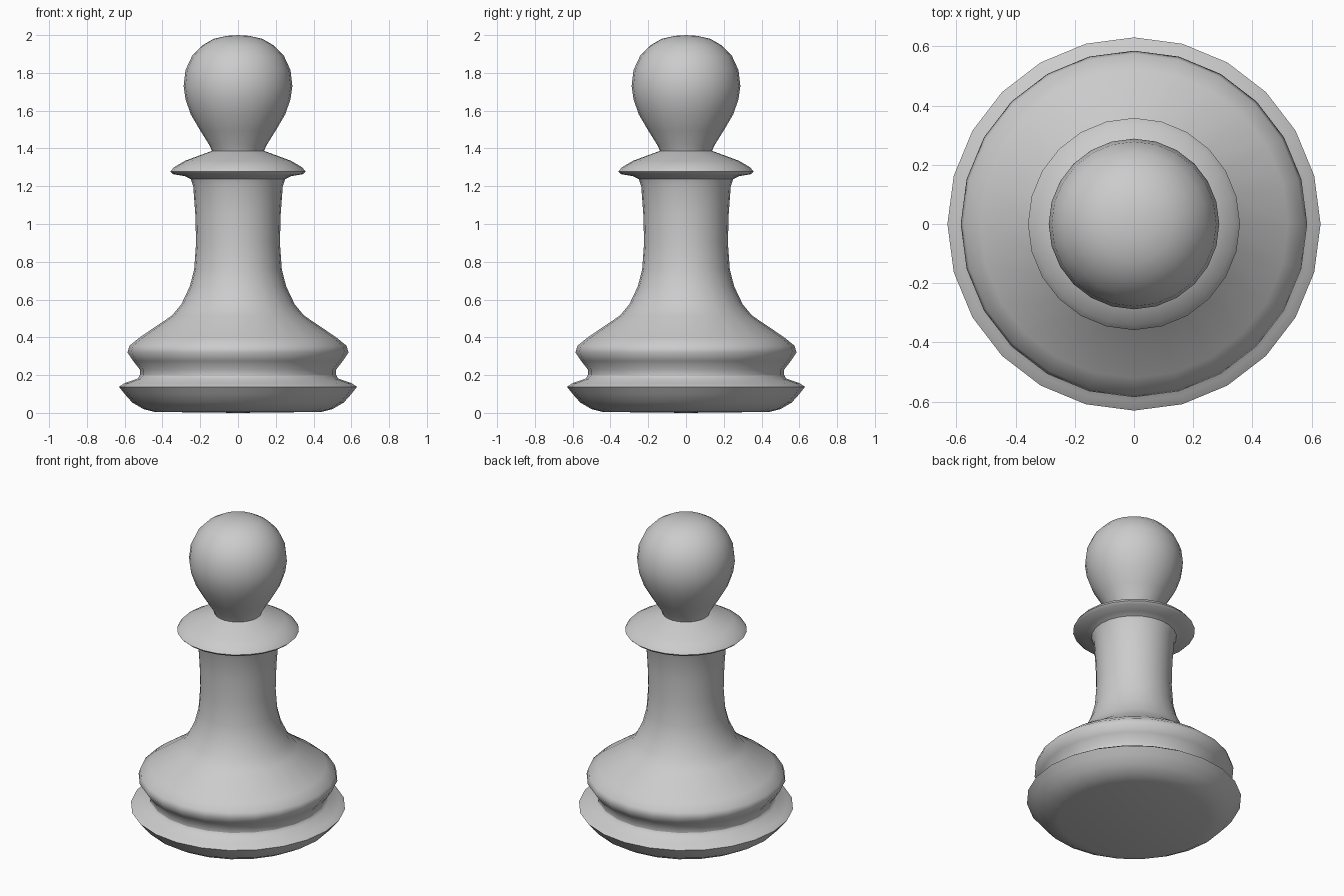
import bpy, bmesh, math

cube = bpy.data.objects.get("Cube")
if cube:
    bpy.data.objects.remove(cube, do_unlink=True)

grey = bpy.data.materials.new("plain grey")
grey.use_nodes = True
grey.diffuse_color = (0.6, 0.6, 0.6, 1)
grey.node_tree.nodes["Principled BSDF"].inputs["Base Color"].default_value = (0.6, 0.6, 0.6, 1)

SIDES = 24


def lathe(name, profile):
    """Turn a (radius, height) profile around z; zero radius closes an end."""
    bm = bmesh.new()
    verts = [bm.verts.new((r, 0, z)) for r, z in profile]
    edges = [bm.edges.new(pair) for pair in zip(verts, verts[1:])]
    bmesh.ops.spin(bm, geom=verts + edges, cent=(0, 0, 0), axis=(0, 0, 1),
                   angle=math.tau, steps=SIDES, use_merge=True)
    bmesh.ops.remove_doubles(bm, verts=bm.verts, dist=0.0005)
    bmesh.ops.recalc_face_normals(bm, faces=bm.faces)
    # Open shells: make sure the turned surface points away from the axis
    lean = sum(f.normal.dot((f.calc_center_median().x, f.calc_center_median().y, 0))
               * f.calc_area() for f in bm.faces)
    if lean < 0:
        bmesh.ops.reverse_faces(bm, faces=bm.faces)
    mesh = bpy.data.meshes.new(name)
    bm.to_mesh(mesh)
    bm.free()
    mesh.materials.append(grey)
    obj = bpy.data.objects.new(name, mesh)
    bpy.context.collection.objects.link(obj)
    bpy.ops.object.select_all(action="DESELECT")
    obj.select_set(True)
    bpy.context.view_layer.objects.active = obj
    bpy.ops.object.shade_smooth_by_angle(angle=math.radians(50))
    return obj


# Flat-bottomed foot with a rounded lower edge and a thin lip
lathe("foot", [(0, 0), (0.44, 0.005), (0.5, 0.02), (0.56, 0.055), (0.6, 0.1),
               (0.63, 0.138), (0.6, 0.158), (0.53, 0.182), (0.52, 0.2)])

# Bulging skirt sweeping up into a slender stem
lathe("stem", [(0.52, 0.2), (0.52, 0.23), (0.555, 0.275), (0.585, 0.32),
               (0.575, 0.355), (0.52, 0.4), (0.35, 0.515), (0.3, 0.575),
               (0.255, 0.67), (0.232, 0.76), (0.222, 0.9), (0.226, 1.05),
               (0.237, 1.2), (0.25, 1.237)])

# Thin collar under the head
lathe("collar", [(0.25, 1.237), (0.28, 1.253), (0.345, 1.264), (0.358, 1.277),
                 (0.34, 1.3), (0.28, 1.335), (0.138, 1.387)])

# Pear-shaped head
lathe("head", [(0.138, 1.387), (0.15, 1.415), (0.2, 1.495), (0.25, 1.58),
               (0.278, 1.66), (0.288, 1.73), (0.278, 1.815), (0.243, 1.89),
               (0.19, 1.945), (0.13, 1.98), (0.06, 1.996), (0, 2)])
